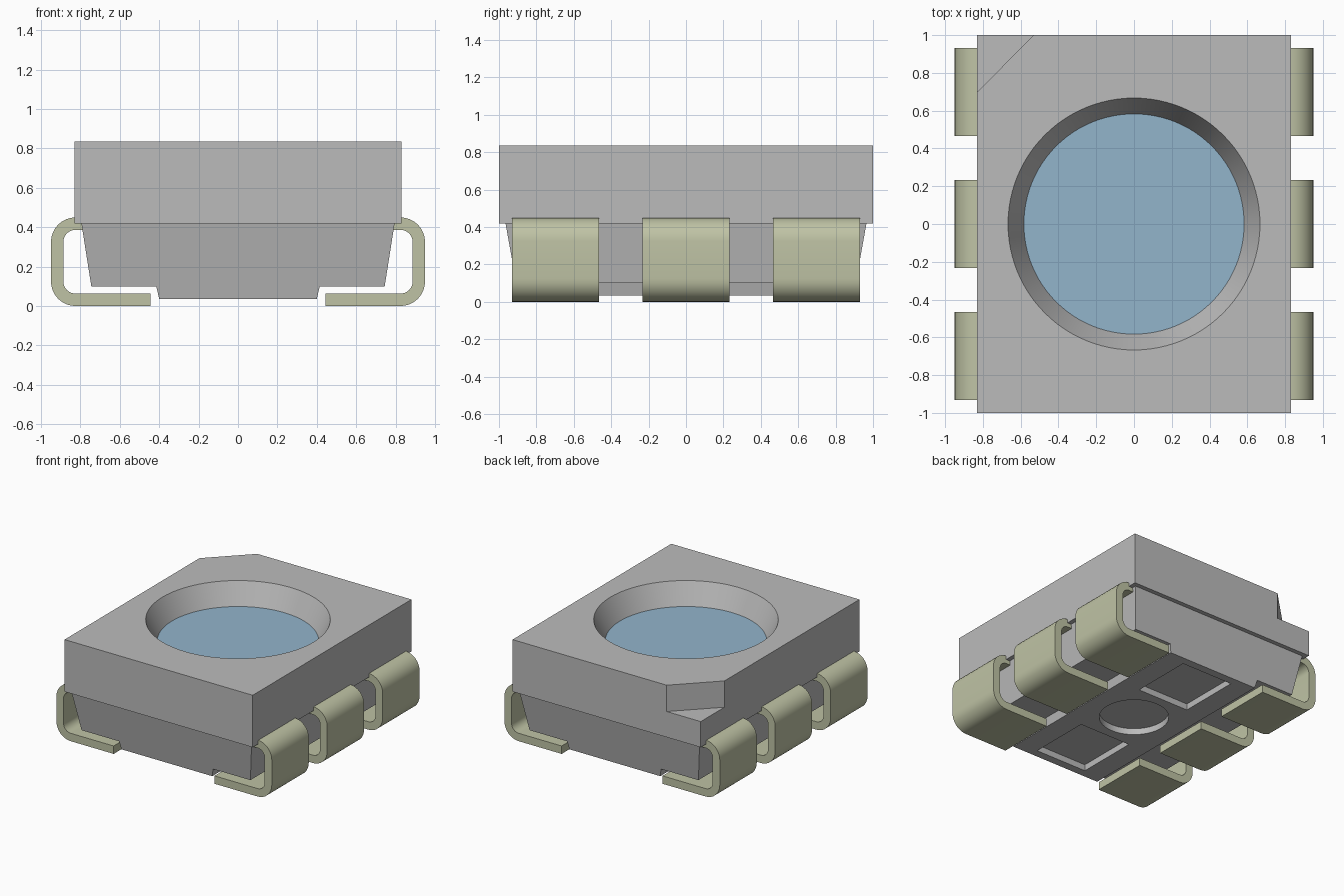
import bpy
import bmesh
from math import cos, sin, radians
from mathutils import Matrix, Vector

old = bpy.data.objects.get("Cube")
if old:
    bpy.data.objects.remove(old, do_unlink=True)


def material(name, rgb):
    m = bpy.data.materials.new(name)
    m.use_nodes = True
    color = (*rgb, 1)
    m.diffuse_color = color
    m.node_tree.nodes["Principled BSDF"].inputs["Base Color"].default_value = color
    return m


grey = material("grey plastic", (0.50, 0.50, 0.50))
metal = material("pale metal", (0.52, 0.545, 0.375))
blue = material("blue resin", (0.29, 0.46, 0.60))


def finish(name, bm, mat):
    bmesh.ops.recalc_face_normals(bm, faces=bm.faces)
    mesh = bpy.data.meshes.new(name)
    bm.to_mesh(mesh)
    bm.free()
    mesh.materials.append(mat)
    obj = bpy.data.objects.new(name, mesh)
    bpy.context.collection.objects.link(obj)
    return obj


def box(name, center, size, mat):
    bm = bmesh.new()
    bmesh.ops.create_cube(bm, size=1, matrix=Matrix.Translation(center) @ Matrix.Diagonal((*size, 1)))
    return finish(name, bm, mat)


def cone(name, r_low, r_high, z_low, z_high, mat):
    bm = bmesh.new()
    bmesh.ops.create_cone(bm, cap_ends=True, segments=96, radius1=r_low, radius2=r_high,
                          depth=z_high - z_low,
                          matrix=Matrix.Translation((0, 0, (z_low + z_high) / 2)))
    return finish(name, bm, mat)


def prism(name, loop, front, back, mat):
    """Join two copies of an outline; front and back map its 2D points to 3D."""
    bm = bmesh.new()
    a = [bm.verts.new(front(*p)) for p in loop]
    b = [bm.verts.new(back(*p)) for p in loop]
    bm.faces.new(a)
    bm.faces.new(b[::-1])
    for i in range(len(loop)):
        j = (i + 1) % len(loop)
        bm.faces.new((a[i], b[i], b[j], a[j]))
    return finish(name, bm, mat)


def select(obj):
    bpy.ops.object.select_all(action='DESELECT')
    obj.select_set(True)
    bpy.context.view_layer.objects.active = obj


def cut(obj, cutters):
    select(obj)
    for c in cutters:
        mod = obj.modifiers.new("cut", 'BOOLEAN')
        mod.operation = 'DIFFERENCE'
        mod.solver = 'EXACT'
        mod.object = c
        bpy.ops.object.modifier_apply(modifier=mod.name)
        bpy.data.objects.remove(c, do_unlink=True)


def smooth(obj):
    select(obj)
    bpy.ops.object.shade_smooth_by_angle(angle=radians(25))


# Upper housing with reflector bowl and marked corner
TOP, MID = 0.835, 0.42
housing = box("upper_housing", (0, 0, (TOP + MID) / 2), (1.66, 2, TOP - MID), grey)
bowl = cone("bowl_cutter", 0.577, 0.717, 0.655, 0.935, grey)
corner = prism("corner_cutter", [(-1.03, 0.5), (-0.33, 1.2), (-1.03, 1.2)],
               lambda x, y: (x, y, 0.625), lambda x, y: (x, y, 1), grey)
cut(housing, [bowl, corner])
smooth(housing)

# Resin surface at the bottom of the bowl
smooth(cone("resin_window", 0.583, 0.583, 0.645, 0.667, blue))

# Lower housing, tapered on all sides and stepped underneath
half = [(0.40, 0.035), (0.415, 0.10), (0.745, 0.10), (0.797, 0.43)]
outline = half + [(-x, z) for x, z in reversed(half)]


def taper(z):
    return 0.965 - (MID - z) * 0.18


base = prism("lower_housing", outline,
             lambda x, z: (x, -taper(z), z), lambda x, z: (x, taper(z), z), grey)
pockets = [box("pocket_cutter", (0, s * 0.58, 0.035), (0.455, 0.50, 0.10), grey) for s in (-1, 1)]
cut(base, pockets + [cone("round_cutter", 0.254, 0.254, -0.05, 0.085, grey)])
smooth(base)


# Bent leads, three on each side
def arc(z, r, start, end, steps=8):
    angles = [radians(start + (end - start) * i / steps) for i in range(steps + 1)]
    return [(0.825 + r * cos(t), z + r * sin(t)) for t in angles]


HIGH, LOW, OUTER, INNER = 0.325, 0.125, 0.125, 0.062
bend = ([(0.70, HIGH + OUTER)] + arc(HIGH, OUTER, 90, 0) + arc(LOW, OUTER, 0, -90)
        + [(0.445, 0), (0.445, LOW - INNER)]
        + arc(LOW, INNER, -90, 0) + arc(HIGH, INNER, 0, 90) + [(0.70, HIGH + INNER)])

for side, s in (("left", 1), ("right", -1)):
    for place, y in (("front", -0.698), ("middle", 0), ("back", 0.698)):
        smooth(prism(f"{side}_{place}_lead", bend,
                     lambda x, z: (s * x, y - 0.233, z),
                     lambda x, z: (s * x, y + 0.233, z), metal))
